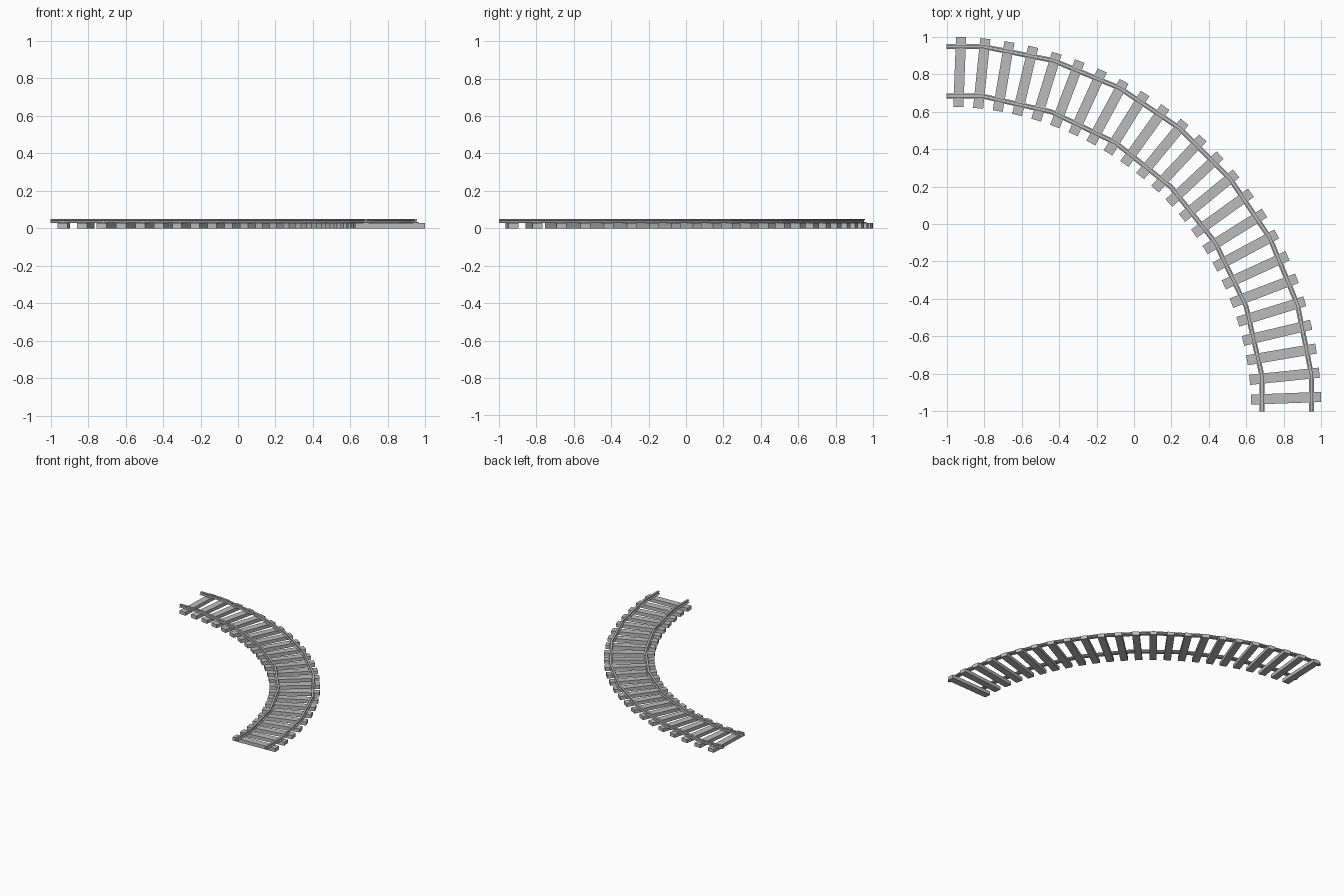
import bpy, bmesh, math
from mathutils import Matrix, Vector

cube = bpy.data.objects.get("Cube")
if cube:
    bpy.data.objects.remove(cube)

CENTRE = Vector((-1.0, -1.0, 0.0))   # centre of the quarter turn
TIE_TOP = 0.028
TIES = 24
FIRST_ANGLE = math.radians(2.2)

grey = bpy.data.materials.new("plain grey")
grey.use_nodes = True
grey.diffuse_color = (0.5, 0.5, 0.5, 1)
grey.node_tree.nodes["Principled BSDF"].inputs["Base Color"].default_value = (0.5, 0.5, 0.5, 1)


def finish(name, bm):
    bmesh.ops.recalc_face_normals(bm, faces=bm.faces)
    mesh = bpy.data.meshes.new(name)
    bm.to_mesh(mesh)
    bm.free()
    mesh.materials.append(grey)
    obj = bpy.data.objects.new(name, mesh)
    bpy.context.collection.objects.link(obj)
    return obj


def polar_box(bm, angle, radius, z, size):
    """Box whose local y axis points away from the turn centre."""
    place = (Matrix.Translation(CENTRE) @ Matrix.Rotation(-angle, 4, 'Z')
             @ Matrix.Translation((0, radius, z)) @ Matrix.Diagonal((*size, 1)))
    bmesh.ops.create_cube(bm, size=1, matrix=place)


def tie_angle(i):
    return FIRST_ANGLE + i * (math.pi / 2 - 2 * FIRST_ANGLE) / (TIES - 1)


# Right half of the rail section: wide foot, thin web, narrower head
HALF = [(0.013, 0.0), (0.013, 0.003), (0.004, 0.007), (0.004, 0.013),
        (0.008, 0.016), (0.008, 0.022)]
SECTION = HALF + [(-u, h) for u, h in reversed(HALF)]


def make_rail(name, radius, segments):
    """Sweep the section along straight pieces mitred around the turn."""
    step = math.pi / 2 / segments
    stations = [(0.0, 1.0)]
    stations += [((k + 0.5) * step, 1 / math.cos(step / 2)) for k in range(segments)]
    stations += [(math.pi / 2, 1.0)]
    bm = bmesh.new()
    rings = []
    for a, miter in stations:
        out = Vector((math.sin(a), math.cos(a), 0)) * miter
        rings.append([bm.verts.new(CENTRE + out * (radius + u) + Vector((0, 0, TIE_TOP + h)))
                      for u, h in SECTION])
    n = len(SECTION)
    for r0, r1 in zip(rings, rings[1:]):
        for j in range(n):
            bm.faces.new((r0[j], r0[(j + 1) % n], r1[(j + 1) % n], r1[j]))
    bm.faces.new(rings[0])
    bm.faces.new(rings[-1])
    finish(name, bm)


def make_spikes(name, radius, segments):
    """Small spikes holding the rail foot on every second tie."""
    step = math.pi / 2 / segments
    bm = bmesh.new()
    for i in range(0, TIES, 2):
        a = tie_angle(i)
        r = radius / math.cos(a - round(a / step) * step)
        for side in (-1, 1):
            polar_box(bm, a, r + side * 0.013, TIE_TOP + 0.002, (0.008, 0.008, 0.007))
    finish(name, bm)


# Cross ties
bm = bmesh.new()
for i in range(TIES):
    polar_box(bm, tie_angle(i), 1.813, TIE_TOP / 2, (0.054, 0.374, TIE_TOP))
finish("cross_ties", bm)

# Rails and their spikes
for side, radius, segments in (("outer", 1.948, 8), ("inner", 1.683, 7)):
    make_rail(side + "_rail", radius, segments)
    make_spikes(side + "_rail_spikes", radius, segments)
